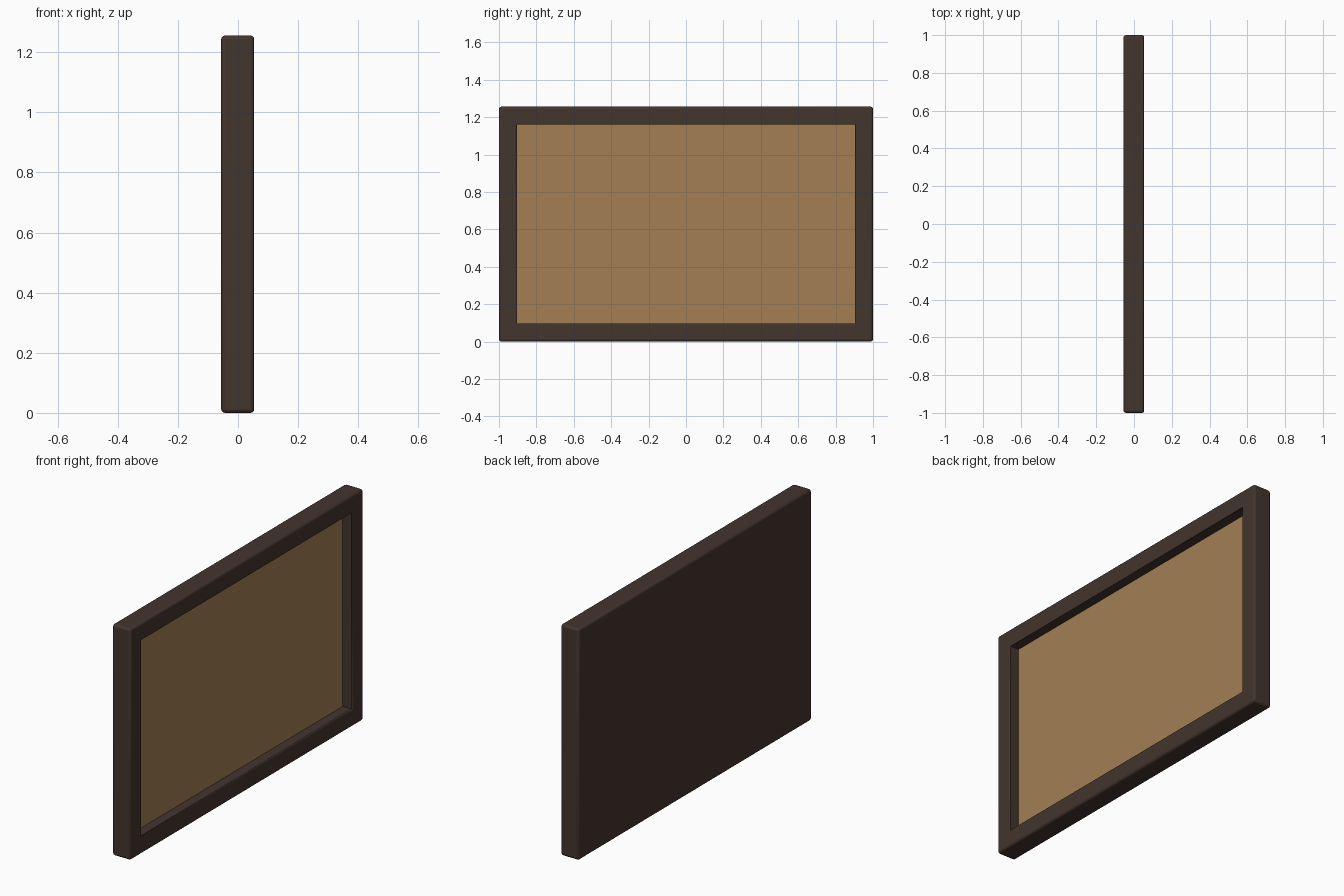
import bpy, bmesh

if "Cube" in bpy.data.objects:
    bpy.data.objects.remove(bpy.data.objects["Cube"])

W, H = 2.0, 1.256            # outer width (y) and height (z)
BACK, FRONT = -0.056, 0.054  # frame depth (x)
RIM, FLOOR = 0.096, -0.004   # rim width, depth of the recess floor


def material(name, rgb):
    m = bpy.data.materials.new(name)
    m.diffuse_color = (*rgb, 1)
    m.use_nodes = True
    m.node_tree.nodes["Principled BSDF"].inputs["Base Color"].default_value = m.diffuse_color
    return m


def ring(bm, x, inset):
    """Rectangle of vertices facing +x, inset from the outer outline."""
    y, z0, z1 = W / 2 - inset, inset, H - inset
    return [bm.verts.new((x, a, b)) for a, b in ((-y, z0), (y, z0), (y, z1), (-y, z1))]


def loft(name, profile, mat):
    """Closed solid made by joining rectangles given as (x, inset)."""
    bm = bmesh.new()
    rings = [ring(bm, x, i) for x, i in profile]
    for a, b in zip(rings, rings[1:]):
        for k in range(4):
            n = (k + 1) % 4
            bm.faces.new((a[k], a[n], b[n], b[k]))
    bm.faces.new(rings[0][::-1])
    bm.faces.new(rings[-1])
    bmesh.ops.recalc_face_normals(bm, faces=bm.faces)
    me = bpy.data.meshes.new(name)
    bm.to_mesh(me)
    bm.free()
    ob = bpy.data.objects.new(name, me)
    bpy.context.collection.objects.link(ob)
    me.materials.append(mat)
    return ob


wood = material("dark brown wood", (0.056, 0.035, 0.027))
cork = material("tan cork", (0.366, 0.212, 0.088))

# Frame with mitred rim, closed back and recessed front
frame = loft("frame", [(BACK, 0), (FRONT, 0), (FRONT, RIM), (FLOOR - 0.008, RIM)], wood)

# Softened outer and front edges, leaving the recess floor sharp
bev = frame.modifiers.new("soft edges", "BEVEL")
bev.width, bev.segments, bev.limit_method = 0.013, 3, "WEIGHT"
weights = frame.data.attributes.new("bevel_weight_edge", "FLOAT", "EDGE")
for e in frame.data.edges:
    co = [frame.data.vertices[v].co for v in e.vertices]
    outer = all(abs(c.y) > W / 2 - 0.01 for c in co)
    inner = all(abs(c.y) < W / 2 - 0.01 for c in co)
    if outer:
        weights.data[e.index].value = 1.0
    elif inner and all(c.x > FRONT - 0.01 for c in co):
        weights.data[e.index].value = 0.5

# Cork sheet lying in the recess
board = loft("cork_board", [(FLOOR - 0.008, RIM), (FLOOR, RIM)], cork)

# Smooth shading on the rounded edges
bpy.ops.object.select_all(action="DESELECT")
frame.select_set(True)
bpy.context.view_layer.objects.active = frame
bpy.ops.object.shade_smooth_by_angle(angle=0.6)
